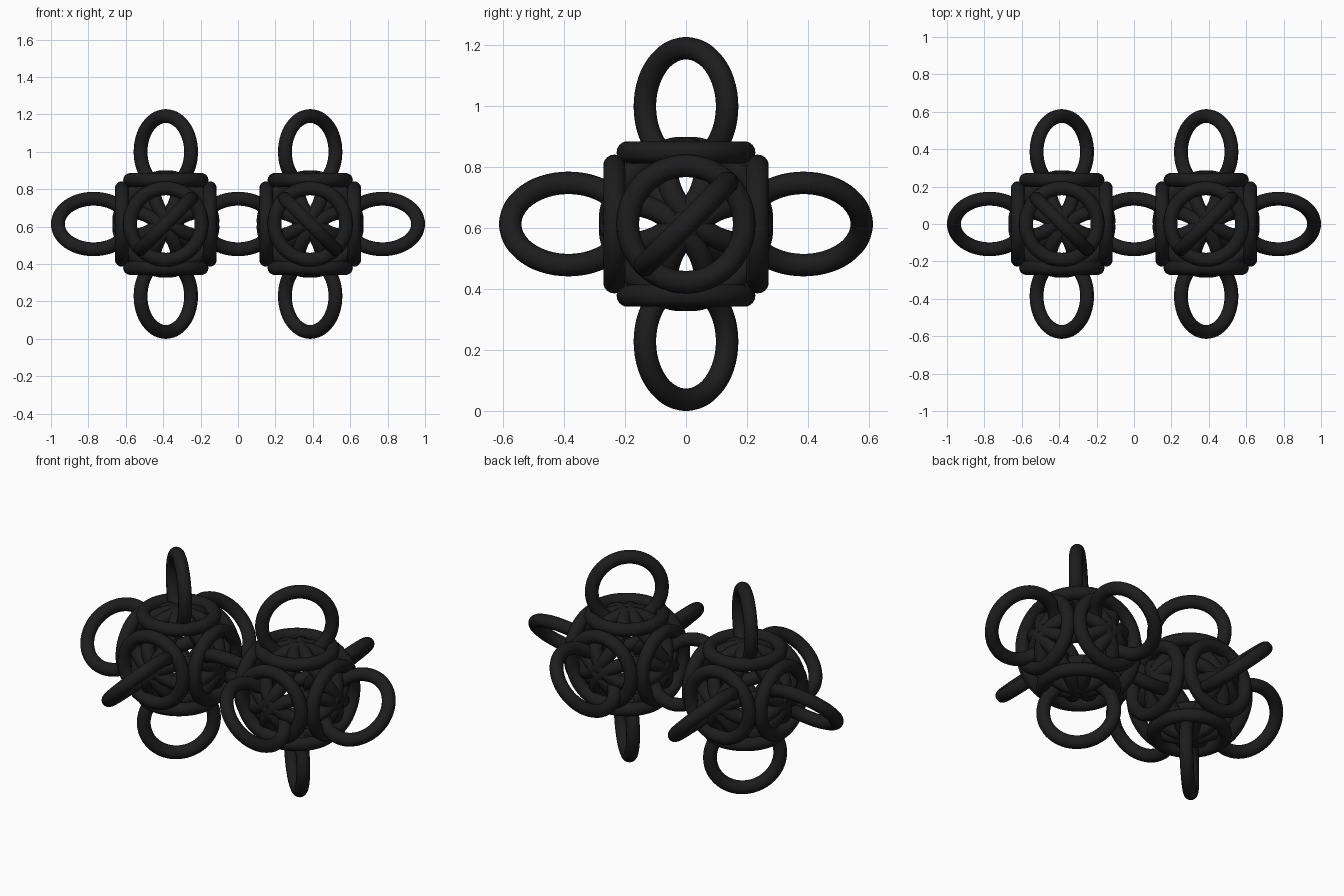
import bpy
from mathutils import Vector
from itertools import product

if "Cube" in bpy.data.objects:
    bpy.data.objects.remove(bpy.data.objects["Cube"])

R, T = 0.191, 0.037        # ring centreline radius, wire radius
D = 0.386                  # spacing of the linking rings
FACE, CORNER = 0.235, 0.162
ZC = 0.614

black = bpy.data.materials.new("black_rubber")
black.diffuse_color = (0.012, 0.012, 0.012, 1)
black.use_nodes = True
black.node_tree.nodes["Principled BSDF"].inputs["Base Color"].default_value = black.diffuse_color


def ring(name, centre, normal):
    """One round ring lying in the plane with the given normal."""
    rot = Vector(normal).to_track_quat('Z', 'Y').to_euler()
    bpy.ops.mesh.primitive_torus_add(location=centre, rotation=rot, major_radius=R,
                                     minor_radius=T, major_segments=56, minor_segments=18)
    ob = bpy.context.object
    ob.name = name
    ob.data.materials.append(black)
    bpy.ops.object.shade_smooth()


# two mirrored ball clusters; s is the side along x
for s in (-1, 1):
    c = Vector((s * D, 0, ZC))

    # six rings on the cube faces
    for axis in range(3):
        for d in (-1, 1):
            n = Vector((0, 0, 0))
            n[axis] = d
            ring("face_ring", c + n * FACE, n)

    # eight rings on the cube corners, woven through the face rings
    for corner in product((-1, 1), repeat=3):
        n = Vector(corner).normalized()
        ring("corner_ring", c + n * CORNER, n)

    # outward rings, turned 45 degrees, opposite ends crossed
    for d in (-1, 1):
        ring("vertical_link", c + Vector((0, 0, d * D)), (1, -s * d, 0))
        ring("depth_link", c + Vector((0, d * D, 0)), (1, 0, -s * d))
    ring("end_link", c + Vector((s * D, 0, 0)), (0, 1, -1))

# shared ring joining the two clusters
ring("middle_link", (0, 0, ZC), (0, 1, 1))
